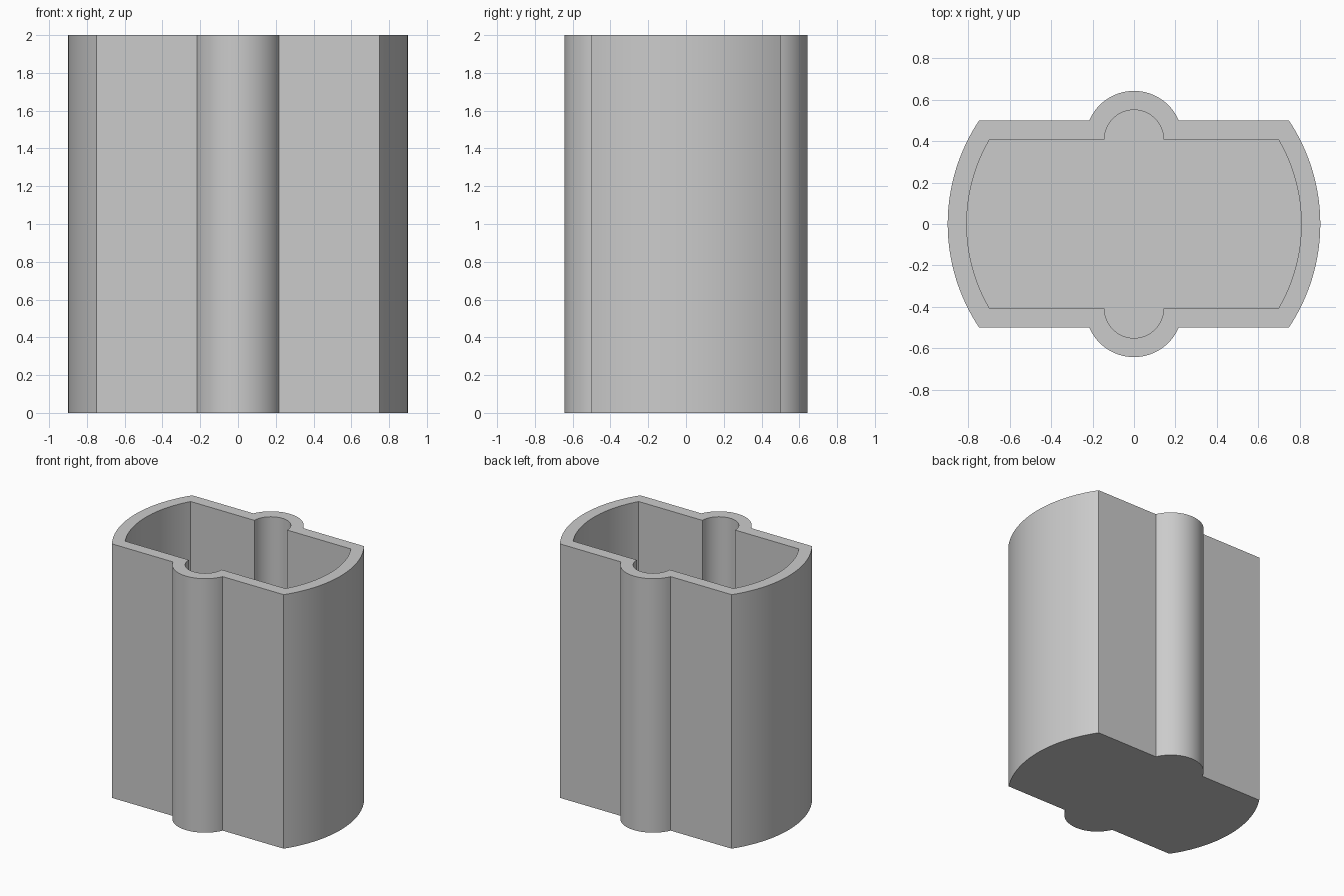
import bpy, bmesh
from math import asin, cos, sin, pi, radians

if "Cube" in bpy.data.objects:
    bpy.data.objects.remove(bpy.data.objects["Cube"])

HEIGHT, WALL, STEPS = 2.0, 0.092, 32
END_RADIUS, FLAT_Y = 0.9, 0.5
LOBE_RADIUS, LOBE_Y = 0.235, 0.408


def arc(center_y, radius, start, end):
    angles = [start + (end - start) * i / STEPS for i in range(STEPS + 1)]
    return [(radius * cos(a), center_y + radius * sin(a)) for a in angles]


def outline(inset):
    """Rounded end and lobe, then the same half turned around the centre."""
    end_r, lobe_r, flat = END_RADIUS - inset, LOBE_RADIUS - inset, FLAT_Y - inset
    corner = asin(flat / end_r)
    lobe = asin((flat - LOBE_Y) / lobe_r)
    half = arc(0, end_r, -corner, corner) + arc(LOBE_Y, lobe_r, lobe, pi - lobe)
    return half + [(-x, -y) for x, y in half]


# Hollow container: outer wall, rim, inner wall, floor
bm = bmesh.new()
levels = [(0, 0), (0, HEIGHT), (WALL, HEIGHT), (WALL, WALL)]
rings = [[bm.verts.new((x, y, z)) for x, y in outline(inset)] for inset, z in levels]
for low, high in zip(rings, rings[1:]):
    for i in range(len(low)):
        j = (i + 1) % len(low)
        bm.faces.new((low[i], low[j], high[j], high[i]))
bm.faces.new(rings[0][::-1])
bm.faces.new(rings[-1])
mesh = bpy.data.meshes.new("container")
bm.to_mesh(mesh)
bm.free()
container = bpy.data.objects.new("container", mesh)
bpy.context.collection.objects.link(container)

# Plain grey
grey = bpy.data.materials.new("light grey")
grey.use_nodes = True
color = (0.6, 0.6, 0.6, 1)
grey.diffuse_color = color
grey.node_tree.nodes["Principled BSDF"].inputs["Base Color"].default_value = color
mesh.materials.append(grey)

# Smooth curves with crisp corners
bpy.ops.object.select_all(action="DESELECT")
container.select_set(True)
bpy.context.view_layer.objects.active = container
bpy.ops.object.shade_smooth_by_angle(angle=radians(30))
